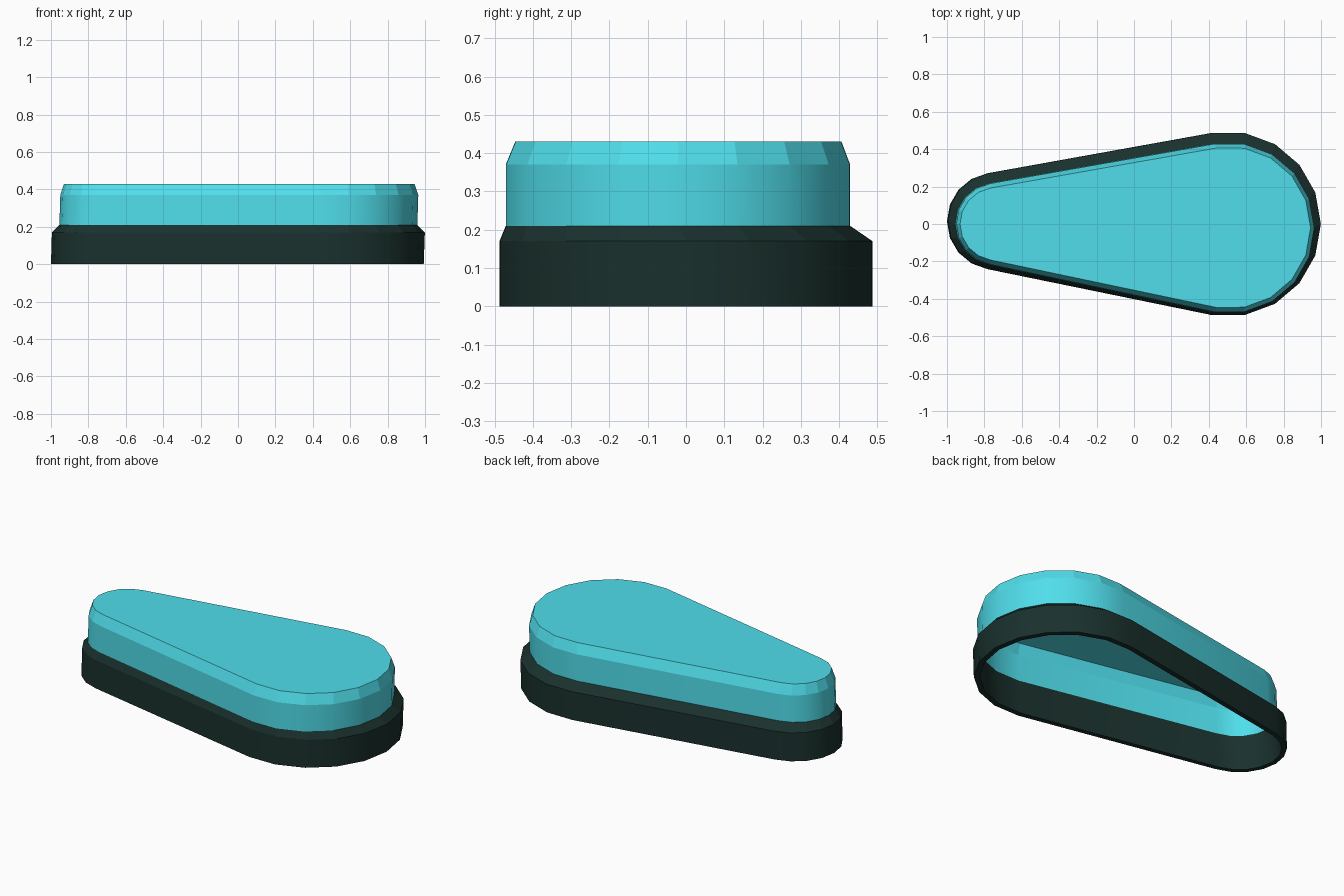
import bpy, bmesh, math

if "Cube" in bpy.data.objects:
    bpy.data.objects.remove(bpy.data.objects["Cube"])


def outline(big, small, z):
    """Teardrop outline: wide arc of 10 sides on +x, narrow arc of 8 sides on -x."""
    pts = []
    for (cx, cy, r), n, mid, half in ((big, 10, 0, 99.5), (small, 8, 180, 80.5)):
        for i in range(n + 1):
            a = math.radians(mid - half + 2 * half * i / n)
            pts.append((cx + r * math.cos(a), cy + r * math.sin(a), z))
    return pts


def loft(name, rings, color, smooth_bands, cap=False):
    """Join successive outlines with quads; optionally close the last one."""
    bm = bmesh.new()
    loops = [[bm.verts.new(p) for p in ring] for ring in rings]
    n = len(loops[0])
    for k, (a, b) in enumerate(zip(loops, loops[1:])):
        for i in range(n):
            j = (i + 1) % n
            f = bm.faces.new((a[i], a[j], b[j], b[i]))
            f.smooth = k in smooth_bands
    if cap:
        bm.faces.new(loops[-1])
    mesh = bpy.data.meshes.new(name)
    bm.to_mesh(mesh)
    bm.free()
    mat = bpy.data.materials.new(name + "_color")
    mat.diffuse_color = color
    mat.use_nodes = True
    mat.node_tree.nodes["Principled BSDF"].inputs["Base Color"].default_value = mat.diffuse_color
    mesh.materials.append(mat)
    obj = bpy.data.objects.new(name, mesh)
    bpy.context.collection.objects.link(obj)
    return obj


# Arc centres and radii (x, y, r) at the seam shared by both parts
seam = ((0.503, -0.021, 0.456), (-0.735, 0.0, 0.22))

# Dark hollow rim: inner wall, bottom edge, outer wall, sloped ledge
loft("base_rim", [
    outline(*seam, 0.21),
    outline((0.499, 0, 0.462), (-0.74, 0.015, 0.232), 0.0),
    outline((0.499, 0, 0.494), (-0.74, 0.015, 0.26), 0.0),
    outline((0.505, 0, 0.494), (-0.735, 0.015, 0.26), 0.17),
    outline(*seam, 0.21),
], (0.01, 0.03, 0.026, 1), {0, 2})

# Cyan shell: open below, chamfered flat top
loft("upper_shell", [
    outline(*seam, 0.21),
    outline((0.508, -0.021, 0.456), (-0.73, 0.0, 0.22), 0.37),
    outline((0.512, -0.02, 0.432), (-0.735, 0.0, 0.195), 0.43),
], (0.08, 0.73, 0.83, 1), {0}, cap=True)
